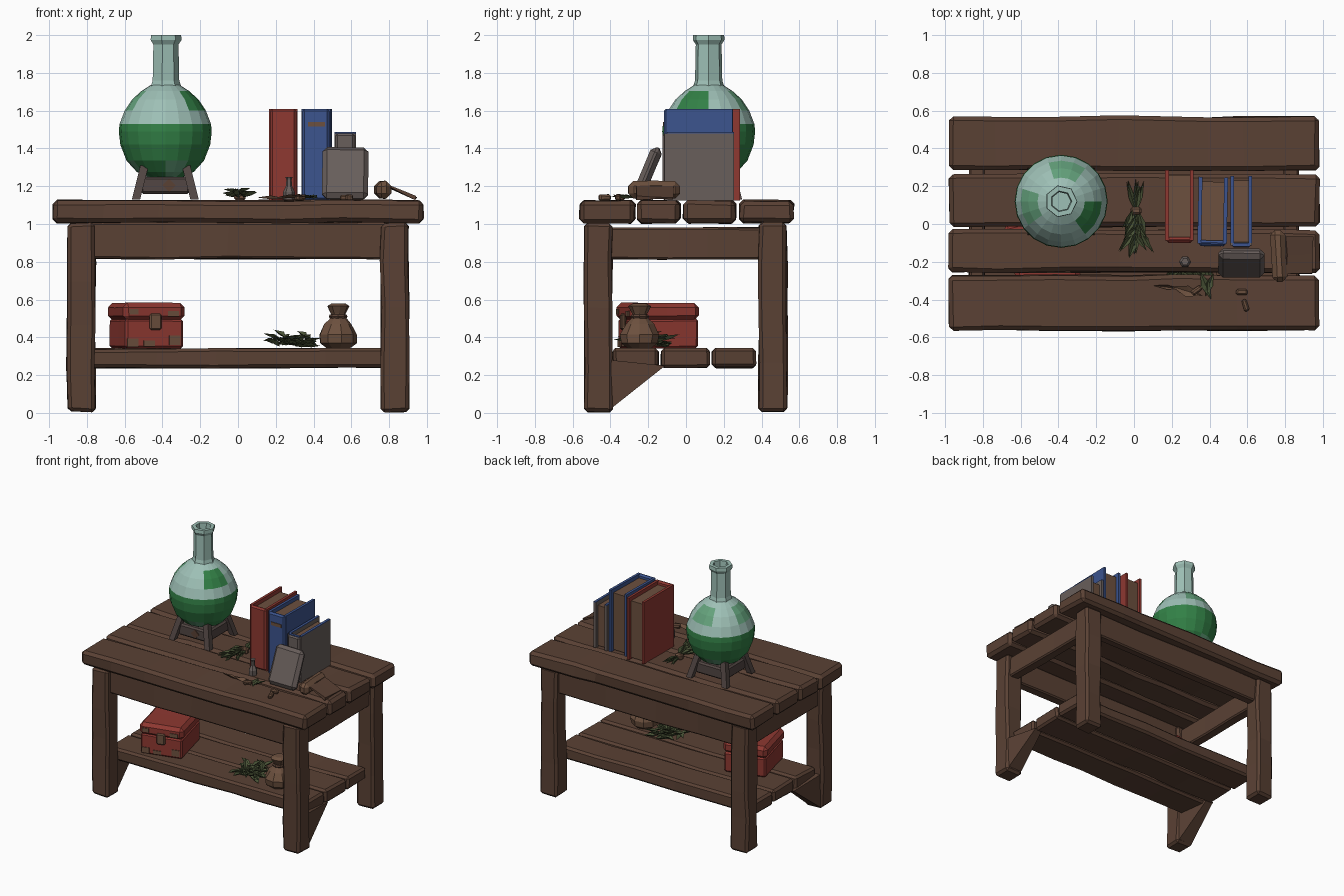
import bpy, bmesh, random
from math import sin, cos, pi, atan2, degrees, radians
from mathutils import Matrix, Vector, Euler

random.seed(4)
if "Cube" in bpy.data.objects:
    bpy.data.objects.remove(bpy.data.objects["Cube"])


def colour(name, r, g, b):
    lin = [(c / 255 / 12.92 if c < 11 else ((c / 255 + .055) / 1.055) ** 2.4) for c in (r, g, b)] + [1]
    m = bpy.data.materials.new(name)
    m.use_nodes = True
    m.diffuse_color = lin
    m.node_tree.nodes["Principled BSDF"].inputs["Base Color"].default_value = lin
    return m


WOOD = colour("wood brown", 90, 65, 52)
RED = colour("faded red", 142, 56, 49)
BLUE = colour("book blue", 60, 84, 142)
GREY = colour("warm grey", 104, 94, 91)
IRON = colour("dark iron", 82, 70, 67)
LIQUID = colour("liquid green", 50, 128, 70)
GLASS = colour("pale glass", 158, 192, 182)
TINT = colour("tinted glass", 100, 162, 124)
HERB = colour("herb green", 76, 86, 56)
LEATHER = colour("leather brown", 108, 80, 62)


def finish(name, bm, mats, matrix=None):
    bmesh.ops.recalc_face_normals(bm, faces=bm.faces)
    me = bpy.data.meshes.new(name)
    if matrix:
        bm.transform(matrix)
    bm.to_mesh(me)
    bm.free()
    for m in mats:
        me.materials.append(m)
    ob = bpy.data.objects.new(name, me)
    bpy.context.collection.objects.link(ob)
    return ob


def box(name, lo, hi, mat, bevel=0, cuts=0, wobble=0, matrix=None):
    """Box between two corners, optionally cut along its length, roughened and chamfered."""
    lo, hi = Vector(lo), Vector(hi)
    size, mid = hi - lo, (lo + hi) / 2
    bm = bmesh.new()
    bmesh.ops.create_cube(bm, size=1, matrix=Matrix.Translation(mid) @ Matrix.Diagonal((*size, 1)))
    axis = max(range(3), key=lambda i: size[i])
    normal = Vector([float(i == axis) for i in range(3)])
    for k in range(cuts):
        at = mid + normal * size[axis] * ((k + 1) / (cuts + 1) - .5 + random.uniform(-.06, .06))
        bmesh.ops.bisect_plane(bm, geom=bm.verts[:] + bm.edges[:] + bm.faces[:], plane_co=at, plane_no=normal)
    for v in bm.verts:
        v.co += Vector([random.uniform(0, wobble) * (-1 if v.co[i] > mid[i] else 1) for i in range(3)])
    if bevel:
        sharp = [e for e in bm.edges if e.calc_face_angle(0) > .8]
        bmesh.ops.bevel(bm, geom=sharp, offset=bevel, segments=1, affect='EDGES')
    return finish(name, bm, [mat], matrix)


def lathe(name, profile, sides, mats, centre, rule=None, wobble=0):
    """Turned shape from (radius, height) points; rule picks a material slot from angle and height."""
    bm = bmesh.new()
    rings = []
    for r, z in profile:
        ring = []
        for k in range(sides):
            a, q = 2 * pi * k / sides, r * random.uniform(1 - wobble, 1 + wobble)
            ring.append(bm.verts.new((q * cos(a), q * sin(a), z)))
        rings.append(ring)
    for a, b in zip(rings, rings[1:]):
        for k in range(sides):
            j = (k + 1) % sides
            bm.faces.new((a[k], a[j], b[j], b[k]))
    bm.faces.new(rings[0])
    bm.faces.new(rings[-1])
    if rule:
        for f in bm.faces:
            c = f.calc_center_median()
            f.material_index = rule(degrees(atan2(c.y, c.x)), c.z)
    return finish(name, bm, mats, Matrix.Translation(centre))


def leaves(name, items, mat):
    """Folded diamond leaves; each item is (base, heading, pitch, length, width)."""
    bm = bmesh.new()
    for base, heading, pitch, ln, w in items:
        M = Matrix.Translation(base) @ Euler((0, -pitch, heading)).to_matrix().to_4x4()
        pts = [(0, 0, 0), (ln * .5, w, .008), (ln, 0, -.01), (ln * .5, -w, .008), (ln * .5, 0, -.012)]
        v = [bm.verts.new(M @ Vector(p)) for p in pts]
        for a, b in ((0, 1), (1, 2), (2, 3), (3, 0)):
            bm.faces.new((v[a], v[b], v[4]))
    return finish(name, bm, [mat])


# Table top planks
for i, (a, b) in enumerate([(-.57, -.265), (-.26, -.025), (-.02, .27), (.28, .575)]):
    box(f"top_plank_{i + 1}", (-.985, a, 1.0), (.985, b, 1.13), WOOD, .022, 5, .012)

# Legs, with wedge braces on the front pair
for side, sx in (("right", -1), ("left", 1)):
    x = sx * .83
    for end, y in (("front", -.465), ("back", .46)):
        box(f"{end}_{side}_leg", (x - .08, y - .08, 0), (x + .08, y + .08, 1.01), WOOD, .018, 3, .012)
    bm = bmesh.new()
    rows = [[bm.verts.new((x + d * w, y, z)) for y, z, w in ((-.4, .02, .06), (-.4, .28, .06), (-.11, .25, .03))]
            for d in (-1, 1)]
    for r in rows:
        bm.faces.new(r)
    for k in range(3):
        j = (k + 1) % 3
        bm.faces.new((rows[0][k], rows[0][j], rows[1][j], rows[1][k]))
    finish(f"{side}_brace", bm, [WOOD])
    box(f"{side}_apron", (x - .045, -.42, .81), (x + .045, .42, .985), WOOD, .01, 2, .008)
for end, y in (("front", -.46), ("back", .46)):
    box(f"{end}_apron", (-.8, y - .045, .81), (.8, y + .045, 1.01), WOOD, .01, 3, .01)

# Lower shelf planks
for i, (a, b) in enumerate([(-.39, -.14), (-.135, .13), (.135, .375)]):
    box(f"shelf_plank_{i + 1}", (-.86, a, .235), (.86, b, .345), WOOD, .016, 4, .01)

# Flask
flask_at = (-.385, .12, 0)
PATCHES = ((-20, 28), (80, 24), (185, 28), (-175, 28))


def glass_rule(angle, z):
    if 1.57 < z < 1.7 and any(abs(angle - a) < w for a, w in PATCHES):
        return 2 if angle < -90 or angle > 50 else 0
    if z < 1.36:
        return 2 if sin(radians(angle) * 4) > .3 else 0
    return 0 if z < 1.52 else 1


lathe("flask_body", [(.09, 1.245), (.15, 1.275), (.205, 1.335), (.238, 1.42), (.246, 1.49), (.242, 1.53),
                     (.215, 1.6), (.175, 1.66), (.125, 1.705), (.078, 1.735)],
      20, [LIQUID, GLASS, TINT], flask_at, glass_rule)
lathe("flask_neck", [(.09, 1.71), (.074, 1.76), (.07, 1.95), (.086, 1.975), (.084, 2), (.056, 2), (.05, 1.93),
                     (.05, 1.76)], 7, [GLASS, LIQUID], flask_at, lambda a, z: int(z < 1.77 and a == 0))

# Flask stand
stand = Matrix.Translation((-.385, .12, 1.13))
box("stand_tray", (-.13, -.13, .03), (.13, .13, .12), IRON, .012, matrix=stand)
box("stand_stud", (-.025, -.136, -.025), (.025, -.128, .025), WOOD,
    matrix=stand @ Matrix.Translation((.02, 0, .075)) @ Matrix.Rotation(pi / 4, 4, 'Y'))
for sx in (-1, 1):
    for sy in (-1, 1):
        leg = box(f"stand_leg_{sx}_{sy}", (-.022, -.022, 0), (.022, .022, .18), IRON)
        for v in leg.data.vertices:
            spread = .155 - .045 * (v.co.z / .18)
            v.co += Vector((sx * spread, sy * spread, 0))
        leg.data.transform(stand)


# Books: two boards, a spine and a page block
def book(name, x0, x1, y0, y1, top, mat, tilt=0):
    t, base = .02, 1.125
    M = Matrix.Translation((x0, y0, base)) @ Matrix.Rotation(tilt, 4, 'Z')
    w, d, h = x1 - x0, y1 - y0, top - base
    box(name + "_right_board", (0, .012, 0), (t, d, h), mat, matrix=M)
    box(name + "_left_board", (w - t, .012, 0), (w, d, h), mat, matrix=M)
    box(name + "_spine", (.006, 0, 0), (w - .006, .03, h), mat, .012, matrix=M)
    box(name + "_pages", (t, .03, .01), (w - t, d - .025, h - .03), LEATHER, matrix=M)
    return M


book("red_book", .165, .315, -.1, .285, 1.61, RED)
M = book("blue_book", .335, .49, -.115, .25, 1.61, BLUE, -.02)
box("blue_book_label", (.035, -.005, .39), (.125, .002, .415), LEATHER, matrix=M)
book("grey_book", .51, .625, -.125, .255, 1.48, GREY)
for nm, a in (("right", .51), ("left", .605)):
    box(f"grey_book_{nm}_edge", (a, -.1, 1.48), (a + .02, .255, 1.486), BLUE)
box("grey_book_spine_edge", (.522, -.12, 1.48), (.613, -.1, 1.486), BLUE)

# Leaning small book
lean = Matrix.Translation((.568, -.265, 1.13)) @ Matrix.Rotation(radians(-23), 4, 'X')
box("leaning_book", (-.125, -.035, 0), (.125, .035, .3), GREY, .025, 0, .006, lean)

# Scroll and loose sheet
roll = Matrix.Translation((.765, -.17, 1.185)) @ Matrix.Rotation(radians(3), 4, 'Z')
box("scroll", (-.042, -.14, -.052), (.042, .14, .045), LEATHER, .026, 1, .006, roll)
box("scroll_sheet", (-.01, -.11, -.012), (.15, .1, .012), WOOD, 0, 1, .01,
    Matrix.Translation((.81, -.16, 1.195)) @ Matrix.Rotation(radians(24), 4, 'Y'))

# Vial, feather and scraps on the table
lathe("vial", [(.03, 1.12), (.032, 1.17), (.016, 1.2), (.014, 1.235), (.02, 1.25)], 6, [GREY], (.27, -.2, 0))
leaves("feather", [((.1, -.325, 1.14), -.12, .04, .15, .012), ((.2, -.33, 1.14), -.3, .1, .17, .03)], LEATHER)
leaves("herb_sprig", [((.35, -.25, 1.14), -1.2, .1, .16, .025), ((.42, -.26, 1.14), -1.9, .1, .13, .02)], HERB)
for i, (x, y) in enumerate([(.57, -.36), (.59, -.43), (.33, -.35)]):
    box(f"scrap_{i + 1}", (-.035, -.018, 0), (.035, .018, .04), LEATHER, .008, 0, .008,
        Matrix.Translation((x, y, 1.12)) @ Matrix.Rotation(i * 1.9, 4, 'Z'))

# Herb bundle on the table, tied in the middle
U = random.uniform
leaves("herb_bundle", [((.01 + U(-.02, .02), .08 - U(0, .14), 1.14 + U(0, .03)), -pi / 2 + U(-.9, .8), U(0, .3),
                        U(.1, .15), U(.014, .022)) for _ in range(22)], HERB)
leaves("herb_stems", [((.01, .06, 1.145), pi / 2 + U(-.3, .3), U(0, .2), U(.15, .2), .014) for _ in range(8)], HERB)
box("bundle_tie", (-.02, .05, 1.125), (.04, .09, 1.17), LEATHER, .01)

# Herb heap on the shelf
leaves("herb_heap", [((.29 + U(-.1, .08), -.2 + U(-.08, .08), .35 + U(0, .05)), U(-pi, pi), U(0, .45),
                      U(.08, .13), U(.016, .026)) for _ in range(60)], HERB)

# Tied pouch
lathe("pouch", [(.06, .34), (.1, .37), (.105, .415), (.075, .47), (.035, .51), (.04, .525), (.062, .565),
                (.035, .58)], 9, [LEATHER], (.53, -.245, 0), wobble=.07)
lathe("pouch_cord", [(.044, .5), (.05, .51), (.044, .52)], 8, [WOOD], (.53, -.245, 0))

# Red chest with worn patches
chest = Matrix.Translation((-.485, -.15, .34)) @ Matrix.Rotation(radians(14), 4, 'Z')
box("chest_body", (-.16, -.18, 0), (.16, .185, .16), RED, .012, 1, .004, chest)
box("chest_lid", (-.17, -.19, .148), (.17, .19, .245), RED, .025, 1, .004, chest)
box("chest_clasp", (-.03, -.2, .1), (.035, -.178, .185), LEATHER, .008, matrix=chest)
for i, (x, z, w, h, y) in enumerate([(-.15, .01, .06, .045, -.18), (.08, .02, .06, .05, -.18),
                                     (-.06, .012, .06, .03, -.18), (.07, .17, .06, .03, -.19),
                                     (-.14, .18, .05, .03, -.19)]):
    box(f"chest_patch_{i + 1}", (x, y - .003, z), (x + w, y + .006, z + h), LEATHER, matrix=chest)
